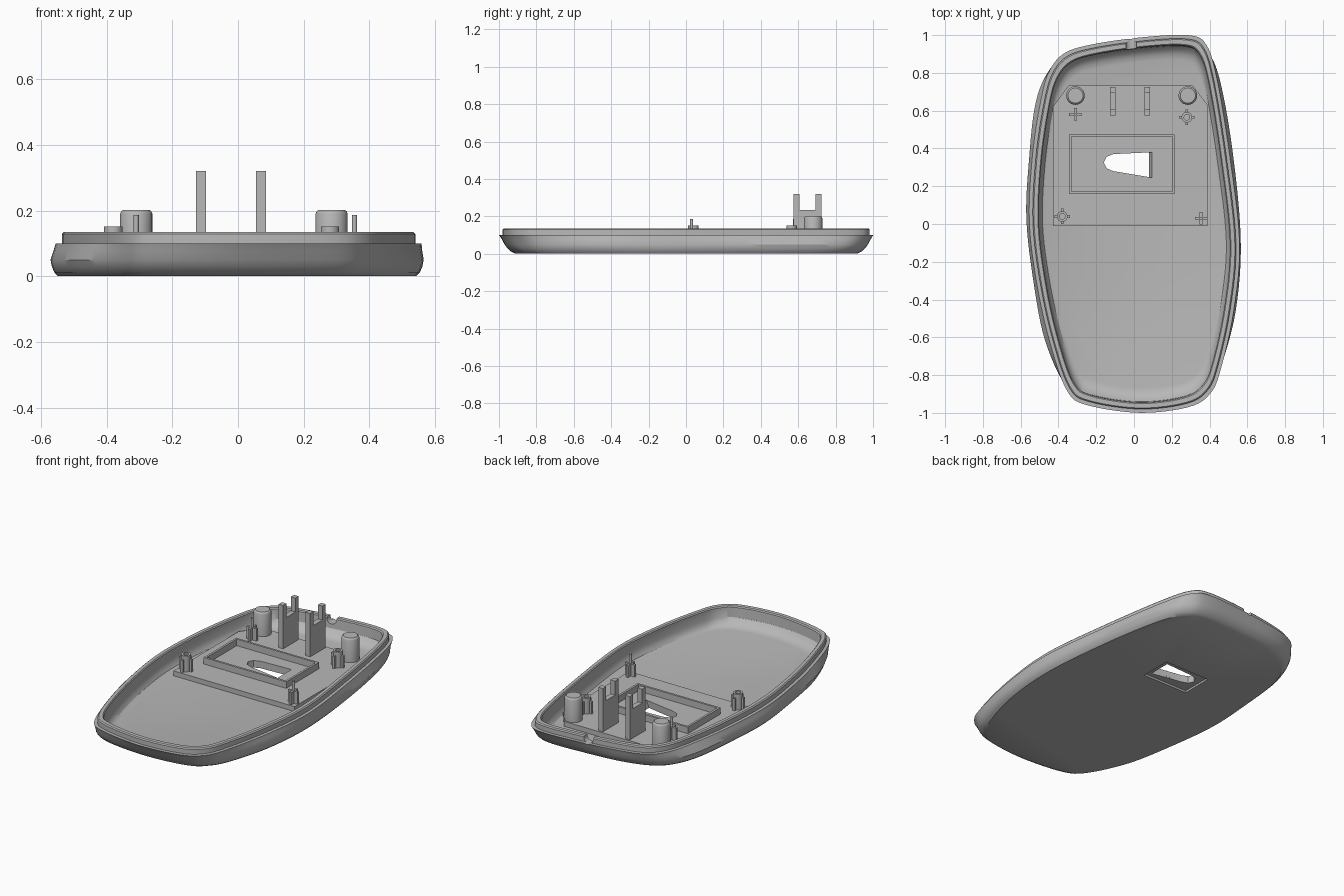
import bpy, bmesh, math
from mathutils import Vector

cube = bpy.data.objects.get("Cube")
if cube:
    bpy.data.objects.remove(cube, do_unlink=True)

grey = bpy.data.materials.new("plain grey")
grey.use_nodes = True
grey.diffuse_color = (0.48, 0.48, 0.48, 1)
grey.node_tree.nodes["Principled BSDF"].inputs["Base Color"].default_value = grey.diffuse_color


def make(name, bm):
    bmesh.ops.recalc_face_normals(bm, faces=bm.faces)
    mesh = bpy.data.meshes.new(name)
    bm.to_mesh(mesh)
    bm.free()
    mesh.materials.append(grey)
    ob = bpy.data.objects.new(name, mesh)
    bpy.context.collection.objects.link(ob)
    return ob


def loft(name, rings, cap=True):
    """Skin a list of equal closed rings; cap both ends or join them."""
    bm = bmesh.new()
    loops = [[bm.verts.new(p) for p in r] for r in rings]
    n = len(loops[0])
    pairs = list(zip(loops, loops[1:])) + ([] if cap else [(loops[-1], loops[0])])
    for a, b in pairs:
        for i in range(n):
            j = (i + 1) % n
            bm.faces.new((a[i], a[j], b[j], b[i]))
    if cap:
        bm.faces.new(loops[0])
        bm.faces.new(loops[-1])
    return make(name, bm)


def prism(name, pts, z0, z1):
    return loft(name, [[(x, y, z) for x, y in pts] for z in (z0, z1)])


def rect(x0, x1, y0, y1):
    return [(x0, y0), (x1, y0), (x1, y1), (x0, y1)]


def circle(cx, cy, r, n=32):
    return [(cx + r * math.cos(math.tau * i / n), cy + r * math.sin(math.tau * i / n))
            for i in range(n)]


def at(pts, z):
    return [(x, y, z) for x, y in pts]


def cut(ob, cutter):
    mod = ob.modifiers.new("cut", 'BOOLEAN')
    mod.operation, mod.solver, mod.object = 'DIFFERENCE', 'EXACT', cutter
    dg = bpy.context.evaluated_depsgraph_get()
    mesh = bpy.data.meshes.new_from_object(ob.evaluated_get(dg))
    ob.modifiers.clear()
    ob.data = mesh


def smooth_outline(pts, steps=6):
    """Closed Catmull-Rom curve through the points."""
    out, n = [], len(pts)
    for i in range(n):
        a, b, c, d = (Vector(pts[(i + k) % n]) for k in (-1, 0, 1, 2))
        for s in range(steps):
            t = s / steps
            p = b + (c - a) * t / 2 + (a - 2.5 * b + 2 * c - d / 2) * t * t \
                + (1.5 * (b - c) + (d - a) / 2) * t ** 3
            out.append((p.x, p.y))
    return out


def ring(outline, sx, sy, z):
    return [(x * sx, y * sy, z) for x, y in outline]


# Shell outlines: upper lip and the wider bulge of the side
lip = smooth_outline([
    (-.535, 0), (-.52, .35), (-.475, .65), (-.43, .8), (-.35, .89), (-.2, .935), (.05, .97),
    (.28, .98), (.37, .93), (.425, .75), (.49, .35), (.54, -.1), (.51, -.45), (.445, -.75),
    (.39, -.88), (.28, -.95), (.03, -.98), (-.24, -.94), (-.34, -.87), (-.42, -.65), (-.49, -.35)])
bulge = smooth_outline([
    (-.57, .03), (-.555, .35), (-.525, .62), (-.47, .78), (-.38, .88), (-.2, .94), (.05, .965),
    (.28, .97), (.38, .92), (.45, .78), (.52, .4), (.565, -.08), (.54, -.45), (.465, -.74),
    (.395, -.87), (.29, -.94), (.03, -.97), (-.25, -.94), (-.36, -.86), (-.47, -.62), (-.53, -.32)])
shoulder = [((a[0] * 1.03 + b[0]) / 2, (a[1] * 1.02 + b[1]) / 2) for a, b in zip(lip, bulge)]

shell = loft("shell", [
    ring(bulge, .96, .94, 0), ring(bulge, .98, .965, .012), ring(bulge, .993, .985, .03),
    ring(bulge, 1, 1, .05), ring(shoulder, 1, 1, .078), ring(lip, 1.035, 1.02, .1),
    ring(lip, 1, 1, .1), ring(lip, 1, 1, .129), ring(lip, .988, .994, .135),
    ring(lip, .95, .97, .135), ring(lip, .94, .964, .129), ring(lip, .94, .96, .07),
    ring(lip, .925, .94, .045), ring(lip, .905, .915, .03), ring(lip, .88, .885, .025)])

# Raised mounting plate with two clipped corners
TOP = .055
plate = prism("mounting_plate", [(-.43, -.01), (.39, -.01), (.39, .63), (.31, .735),
                                 (-.345, .735), (-.43, .62)], .02, TOP)

# Sensor window with a sloped end, shallow recess underneath, cable notch in the rim
window = prism("window_cutter", [(.07, .245), (.07, .38), (-.11, .37), (-.145, .355),
                                 (-.16, .325), (-.145, .295), (-.11, .28)], -.01, .065)
for v in window.data.vertices:
    if v.co.z > 0 and v.co.x > .06:
        v.co.x += .03
recess = prism("recess_cutter", rect(-.19, .11, .22, .41), -.02, .012)
notch = loft("notch_cutter", [[(x, y, z) for x, z in circle(-.015, .125, .03)]
                              for y in (.88, 1.1)])
cut(shell, recess)
cut(shell, window)
cut(shell, notch)
cut(plate, window)
for helper in (window, recess, notch):
    bpy.data.objects.remove(helper, do_unlink=True)

# Low wall around the window
outer, inner = rect(-.345, .215, .16, .475), rect(-.332, .202, .173, .462)
loft("window_frame", [at(outer, .05), at(outer, .095), at(inner, .095), at(inner, .05)], cap=False)

# Round pillars with softened tops
for side, x in (("right", -.31), ("left", .285)):
    loft(side + "_pillar", [at(circle(x, .68, r), z) for r, z in
                            ((.049, .05), (.049, .19), (.046, .197), (.04, .202))])

# Forked wheel supports, as side profiles given thickness
fork = [(.575, .05), (.725, .05), (.725, .32), (.693, .32), (.693, .235),
        (.607, .235), (.607, .32), (.575, .32)]
for side, x in (("right", -.128), ("left", .055)):
    loft(side + "_fork", [[(px, y, z) for y, z in fork] for px in (x, x + .031)])


def cross(cx, cy, r, w):
    quarter = [(r, -w), (r, w), (w, w)]
    pts = []
    for k in range(4):
        c, s = (1, 0, -1, 0)[k], (0, 1, 0, -1)[k]
        pts += [(cx + x * c - y * s, cy + x * s + y * c) for x, y in quarter]
    return pts


# Cross posts carrying a locating pin
for name, x, y in (("back", -.31, .58), ("front", .355, .03)):
    prism(name + "_cross_post", cross(x, y, .033, .007), .05, .13)
    prism(name + "_locating_pin", circle(x, y, .008, 16), .05, .187)

# Hollow screw posts with four ribs
for name, x, y in (("front", -.38, .04), ("back", .28, .565)):
    big, small = circle(x, y, .028), circle(x, y, .015)
    loft(name + "_screw_post", [at(big, .05), at(big, .152), at(small, .152), at(small, .05)],
         cap=False)
    for k, (dx, dy) in enumerate(((1, 0), (0, 1), (-1, 0), (0, -1))):
        px, py = x + dx * .032, y + dy * .032
        hx, hy = (.009, .007) if dx else (.007, .009)
        prism(f"{name}_post_rib_{k + 1}", rect(px - hx, px + hx, py - hy, py + hy), .05, .13)

# Smooth shading with crisp edges
bpy.ops.object.select_all(action='DESELECT')
for ob in bpy.context.collection.objects:
    if ob.type == 'MESH' and grey.name in ob.data.materials:
        ob.select_set(True)
        bpy.context.view_layer.objects.active = ob
bpy.ops.object.shade_smooth_by_angle(angle=math.radians(32))
